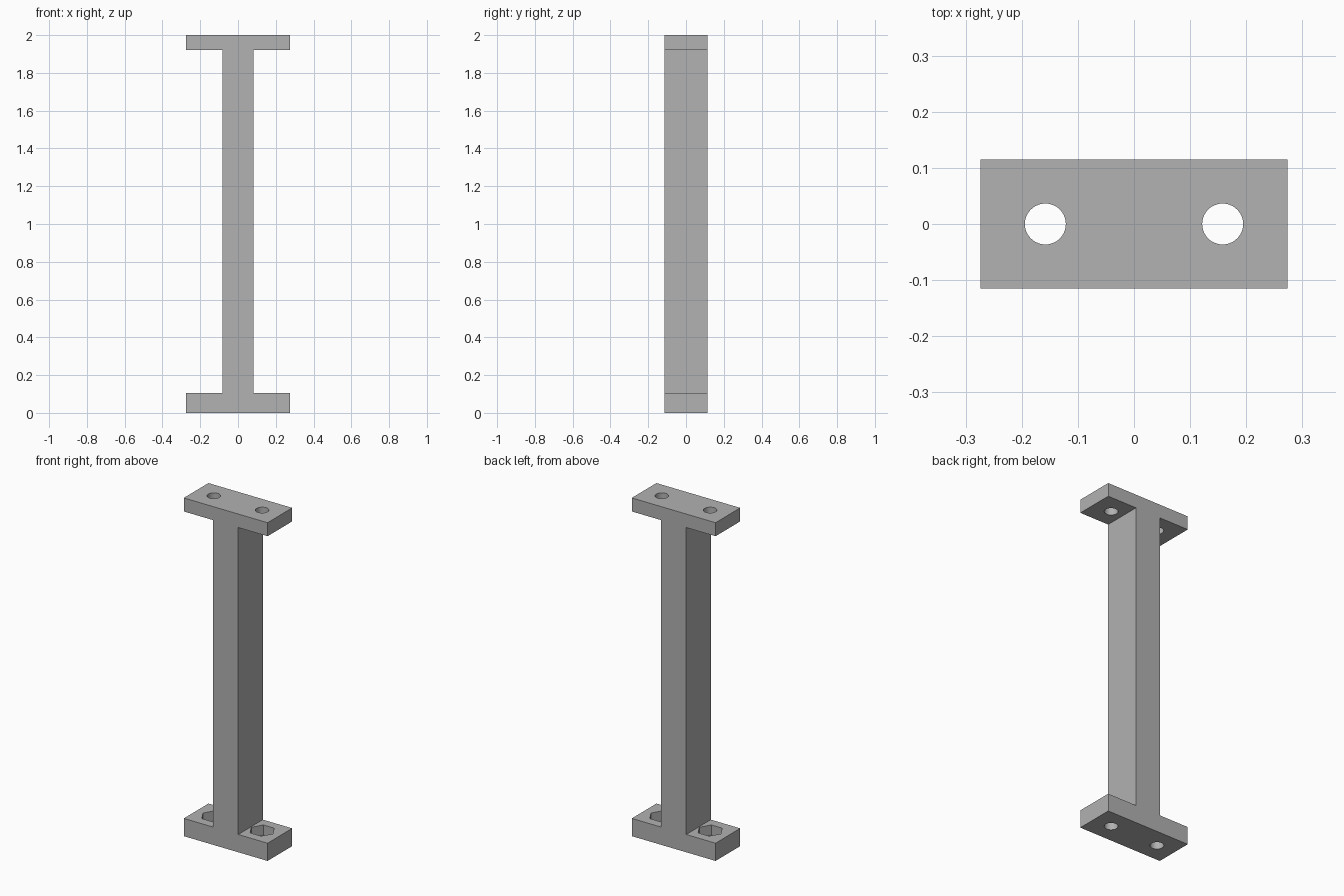
import bpy
import bmesh
from math import cos, sin, tau, radians
from mathutils import Vector

if "Cube" in bpy.data.objects:
    bpy.data.objects.remove(bpy.data.objects["Cube"], do_unlink=True)

HEIGHT, HALF_WIDTH, HALF_DEPTH = 2.0, 0.274, 0.115
WEB = 0.082                       # half width of the upright
BASE_TOP, CAP_BOTTOM = 0.105, 1.92
HOLE_X, HOLE_R = 0.158, 0.0365
NUT_R, NUT_FLOOR = 0.071, 0.045

grey = bpy.data.materials.new("plain grey")
grey.use_nodes = True
colour = (0.445, 0.445, 0.445, 1)
grey.diffuse_color = colour
grey.node_tree.nodes["Principled BSDF"].inputs["Base Color"].default_value = colour


def extrude_outline(name, points, offset):
    """Solid made by sweeping a closed flat outline along an offset."""
    bm = bmesh.new()
    face = bm.faces.new([bm.verts.new(p) for p in points])
    swept = bmesh.ops.extrude_face_region(bm, geom=[face], use_keep_orig=True)
    moved = [v for v in swept["geom"] if isinstance(v, bmesh.types.BMVert)]
    bmesh.ops.translate(bm, verts=moved, vec=Vector(offset))
    bmesh.ops.recalc_face_normals(bm, faces=bm.faces)
    mesh = bpy.data.meshes.new(name)
    bm.to_mesh(mesh)
    bm.free()
    mesh.materials.append(grey)
    obj = bpy.data.objects.new(name, mesh)
    bpy.context.collection.objects.link(obj)
    return obj


def cut_prism(target, name, x, radius, sides, low, high):
    """Cut a vertical prism out of the target."""
    ring = [(x + radius * cos(tau * i / sides), radius * sin(tau * i / sides), low)
            for i in range(sides)]
    cutter = extrude_outline(name, ring, (0, 0, high - low))
    cutter.hide_render = True
    mod = target.modifiers.new(name, "BOOLEAN")
    mod.operation, mod.solver, mod.object = "DIFFERENCE", "EXACT", cutter
    bpy.context.view_layer.objects.active = target
    bpy.ops.object.modifier_apply(modifier=name)
    bpy.data.objects.remove(cutter, do_unlink=True)


# I-shaped body: base flange, upright and cap flange
right_side = [(HALF_WIDTH, 0), (HALF_WIDTH, BASE_TOP), (WEB, BASE_TOP),
              (WEB, CAP_BOTTOM), (HALF_WIDTH, CAP_BOTTOM), (HALF_WIDTH, HEIGHT)]
outline = right_side + [(-x, z) for x, z in reversed(right_side)]
body = extrude_outline("spacer_bracket", [(x, -HALF_DEPTH, z) for x, z in outline],
                       (0, 2 * HALF_DEPTH, 0))

# Round bolt holes through both flanges, hexagonal nut pockets in the base
for side, x in (("left", HOLE_X), ("right", -HOLE_X)):
    cut_prism(body, side + "_bolt_hole", x, HOLE_R, 40, -0.1, HEIGHT + 0.1)
    cut_prism(body, side + "_nut_pocket", x, NUT_R, 6, NUT_FLOOR, BASE_TOP + 0.1)

# Smooth hole walls, crisp edges elsewhere
bpy.ops.object.select_all(action="DESELECT")
body.select_set(True)
bpy.context.view_layer.objects.active = body
bpy.ops.object.shade_smooth_by_angle(angle=radians(30))
